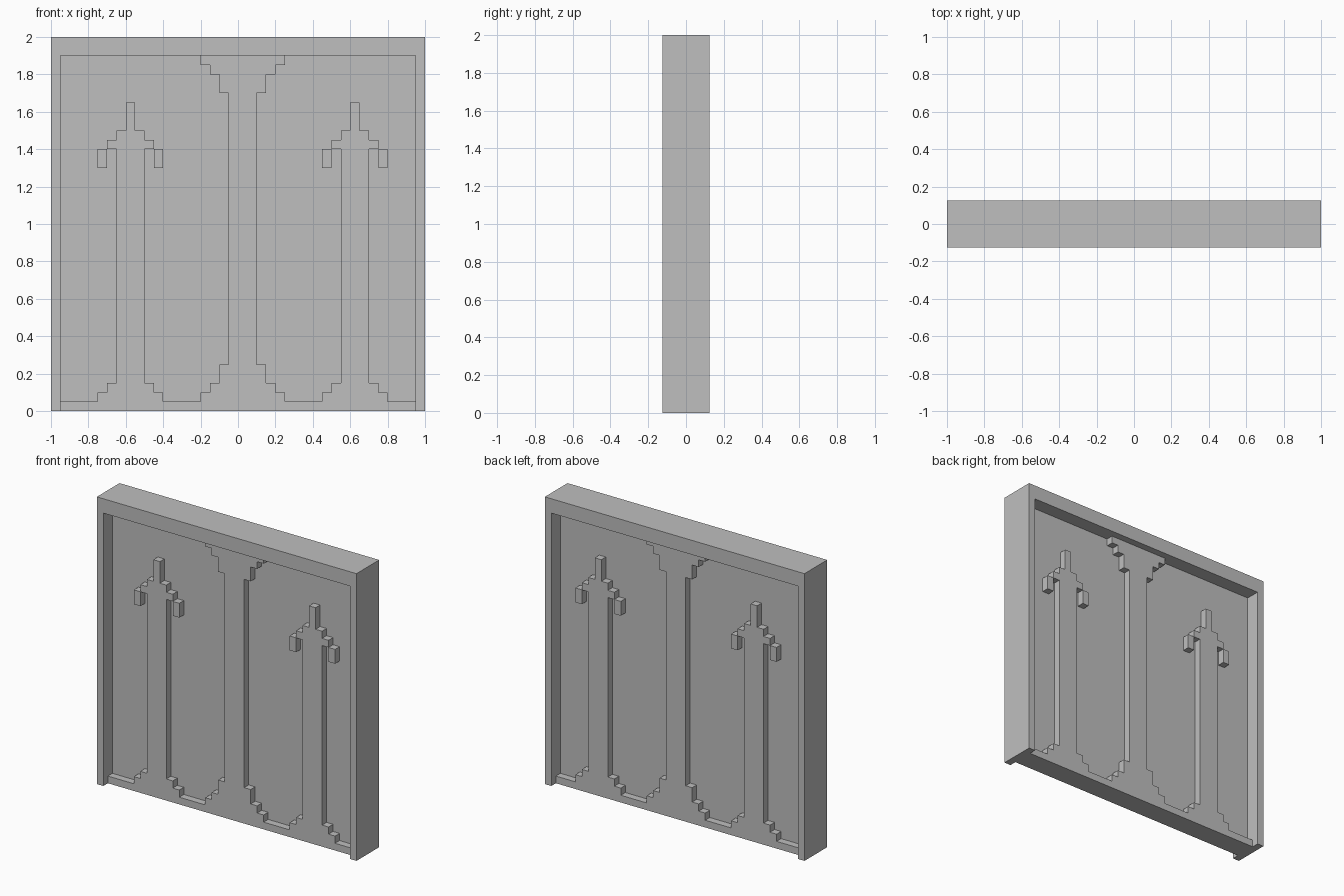
import bpy
import bmesh

cube = bpy.data.objects.get("Cube")
if cube:
    bpy.data.objects.remove(cube, do_unlink=True)

# One plain grey for the whole piece
grey = bpy.data.materials.new("stone_grey")
grey.use_nodes = True
colour = (0.52, 0.52, 0.52, 1)
grey.diffuse_color = colour
grey.node_tree.nodes["Principled BSDF"].inputs["Base Color"].default_value = colour

FRAME, RELIEF, PANEL = 0.25, 0.15, 0.05   # thicknesses, all centred on y = 0
INNER, TOP, RAIL = 0.95, 1.9, 0.05        # opening half width, opening top, rail height


def prism(name, outline, depth):
    """Extrude an (x, z) outline through the thickness of the piece."""
    bm = bmesh.new()
    face = bm.faces.new([bm.verts.new((x, -depth / 2, z)) for x, z in outline])
    extruded = bmesh.ops.extrude_face_region(bm, geom=[face])["geom"]
    moved = [v for v in extruded if isinstance(v, bmesh.types.BMVert)]
    bmesh.ops.translate(bm, verts=moved, vec=(0, depth, 0))
    bmesh.ops.recalc_face_normals(bm, faces=bm.faces)
    mesh = bpy.data.meshes.new(name)
    bm.to_mesh(mesh)
    bm.free()
    mesh.materials.append(grey)
    obj = bpy.data.objects.new(name, mesh)
    bpy.context.collection.objects.link(obj)
    return obj


def box(name, x0, x1, z0, z1, depth):
    return prism(name, [(x0, z0), (x1, z0), (x1, z1), (x0, z1)], depth)


def stepped(name, centre, z, steps):
    """Mirrored stack of (half width, top height) steps as one solid."""
    half = []
    for width, top in steps:
        half += [(width, z), (width, top)]
        z = top
    right = [(centre + w, h) for w, h in half]
    left = [(centre - w, h) for w, h in reversed(half)]
    return prism(name, right + left, RELIEF)


# Outer frame, open at the bottom
prism("frame", [(-1, 0), (-1, 2), (1, 2), (1, 0),
                (INNER, 0), (INNER, TOP), (-INNER, TOP), (-INNER, 0)], FRAME)

# Thin infill and the rail along its foot
box("panel", -INNER, INNER, RAIL, TOP, PANEL)
box("bottom_rail", -INNER, INNER, 0, RAIL, RELIEF)

# Central pillar, flared at both ends
stepped("center_pillar", 0.025, RAIL,
        [(0.225, 0.1), (0.175, 0.15), (0.125, 0.25), (0.075, 1.7),
         (0.125, 1.8), (0.175, 1.85), (0.225, TOP)])

# Side posts with a spire and drooping arm tips
for side, centre in (("right", -0.575), ("left", 0.625)):
    stepped(side + "_post", centre, RAIL,
            [(0.175, 0.1), (0.125, 0.15), (0.075, 1.4),
             (0.125, 1.45), (0.075, 1.5), (0.025, 1.65)])
    for end, offset in (("right", -0.15), ("left", 0.15)):
        x = centre + offset
        box(f"{side}_post_{end}_arm_tip", x - 0.025, x + 0.025, 1.3, 1.4, RELIEF)
